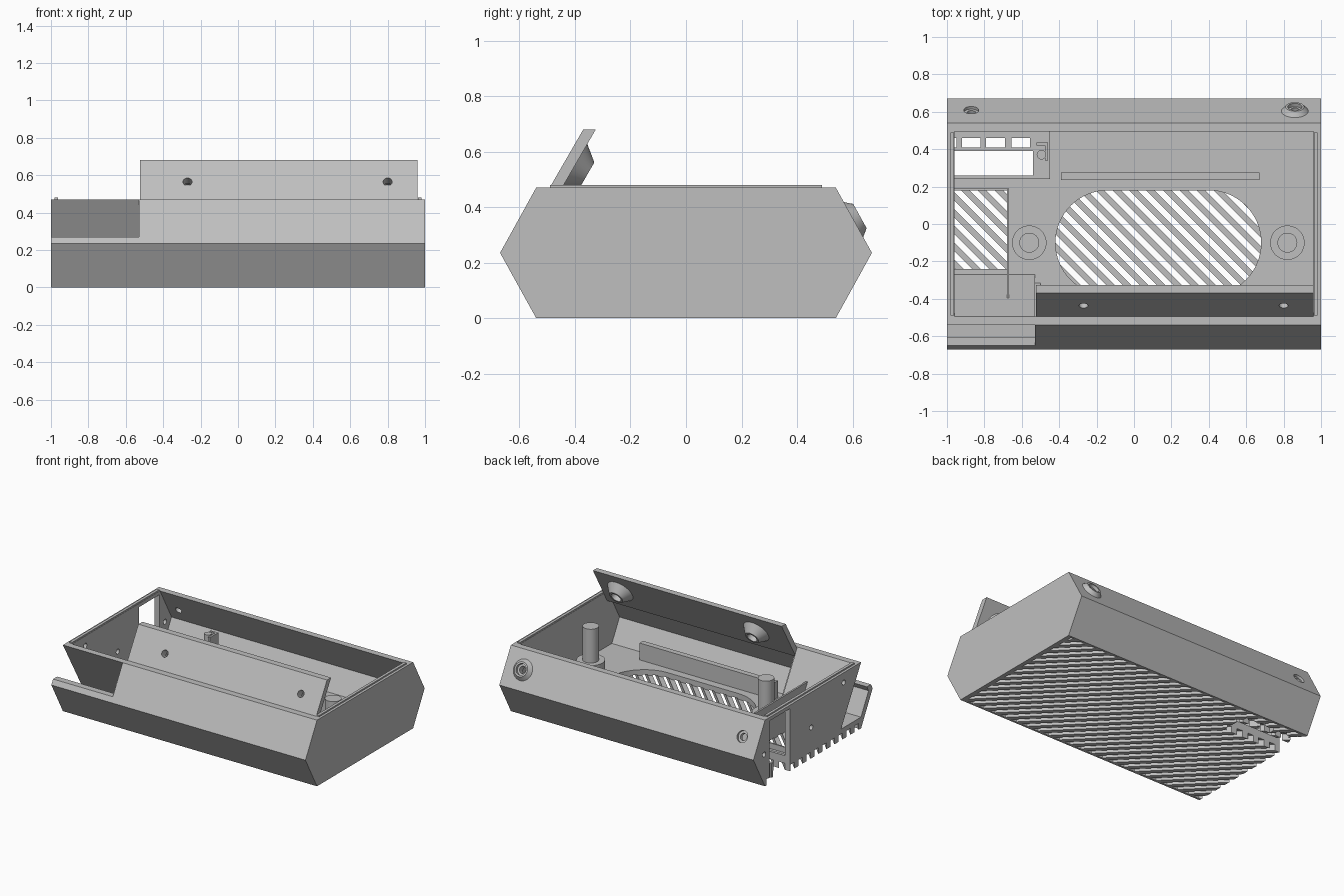
import bpy, bmesh
from math import sqrt
from mathutils import Vector, Matrix

cube = bpy.data.objects.get("Cube")
if cube:
    bpy.data.objects.remove(cube, do_unlink=True)

grey = bpy.data.materials.new("plain_grey")
grey.use_nodes = True
grey.diffuse_color = (0.52, 0.52, 0.52, 1)
grey.node_tree.nodes["Principled BSDF"].inputs["Base Color"].default_value = grey.diffuse_color

FLOOR = 0.08
WALL_X = 0.96


def finish(name, bm):
    bmesh.ops.recalc_face_normals(bm, faces=bm.faces)
    mesh = bpy.data.meshes.new(name)
    bm.to_mesh(mesh)
    bm.free()
    mesh.materials.append(grey)
    obj = bpy.data.objects.new(name, mesh)
    bpy.context.collection.objects.link(obj)
    return obj


def add_prism(bm, points, offset):
    """Extrude a closed outline along an offset."""
    face = bm.faces.new([bm.verts.new(p) for p in points])
    out = bmesh.ops.extrude_face_region(bm, geom=[face], use_keep_orig=True)
    moved = [v for v in out["geom"] if isinstance(v, bmesh.types.BMVert)]
    bmesh.ops.translate(bm, verts=moved, vec=offset)


def side_prism(name, profile, x0, x1):
    bm = bmesh.new()
    add_prism(bm, [(x0, y, z) for y, z in profile], (x1 - x0, 0, 0))
    return finish(name, bm)


def boxes(name, *bounds):
    bm = bmesh.new()
    for x0, x1, y0, y1, z0, z1 in bounds:
        add_prism(bm, [(x0, y0, z0), (x1, y0, z0), (x1, y1, z0), (x0, y1, z0)], (0, 0, z1 - z0))
    return finish(name, bm)


def cone(name, base, axis, r1, r2, height, sides=40):
    """Cone or cylinder from a base point along an axis."""
    bm = bmesh.new()
    axis = Vector(axis).normalized()
    spin = axis.to_track_quat("Z", "Y").to_matrix().to_4x4()
    place = Matrix.Translation(Vector(base) + axis * height / 2) @ spin
    bmesh.ops.create_cone(bm, cap_ends=True, segments=sides, radius1=r1, radius2=r2,
                          depth=height, matrix=place)
    return finish(name, bm)


def combine(obj, other, operation="DIFFERENCE"):
    """Apply a boolean and discard the helper."""
    other.hide_render = True
    mod = obj.modifiers.new("cut", "BOOLEAN")
    mod.operation, mod.solver, mod.object = operation, "EXACT", other
    bpy.context.view_layer.objects.active = obj
    bpy.ops.object.modifier_apply(modifier=mod.name)
    bpy.data.objects.remove(other, do_unlink=True)


def smooth(obj):
    bpy.ops.object.select_all(action="DESELECT")
    obj.select_set(True)
    bpy.context.view_layer.objects.active = obj
    bpy.ops.object.shade_smooth_by_angle(angle=0.5)


def mirrored(half):
    return half + [(-y, z) for y, z in reversed(half)]


# Hexagonal case, hollowed from above
case = side_prism("case_shell", mirrored([(-0.54, 0), (-0.67, 0.235), (-0.54, 0.47)]), -1, 1)
combine(case, side_prism("cavity", mirrored([(-0.538, FLOOR), (-0.624, 0.235), (-0.483, 0.49)]),
                         -WALL_X, WALL_X))

# Front corner recess, leaving a low lip
combine(case, side_prism("recess_cutter", [
    (-0.615, 0.6), (-0.315, FLOOR), (-0.538, FLOOR), (-0.624, 0.235), (-0.605, 0.27),
    (-0.8, 0.27), (-0.8, 0.6)], -1.1, -0.53))

# Grille pockets in the floor
bm = bmesh.new()
disc = bmesh.ops.create_circle(bm, cap_ends=True, segments=64, radius=0.28)["verts"]
for v in disc:
    v.co.x += 0.13 + (0.27 if v.co.x > 0 else -0.27)
    v.co.y -= 0.1
    v.co.z = 0.04
out = bmesh.ops.extrude_face_region(bm, geom=bm.faces[:], use_keep_orig=True)
bmesh.ops.translate(bm, vec=(0, 0, 0.1),
                    verts=[v for v in out["geom"] if isinstance(v, bmesh.types.BMVert)])
combine(case, finish("grille_pocket", bm))
combine(case, boxes("side_pocket", (-WALL_X, -0.68, -0.24, 0.18, 0.04, 0.15)))

# Port bay: raised plate, windows and open end wall
combine(case, boxes("bay_plate", (-0.97, -0.45, 0.24, 0.5, 0.05, 0.1)), "UNION")
combine(case, boxes("bay_windows", (-WALL_X, -0.54, 0.26, 0.39, -0.1, 0.2),
                    (-WALL_X, -0.95, 0.41, 0.46, -0.1, 0.2),
                    *[(x, x + 0.1, 0.41, 0.46, -0.1, 0.2) for x in (-0.92, -0.79, -0.655)]))
combine(case, boxes("end_opening", (-1.1, -WALL_X, 0.26, 0.49, -0.1, 0.445)))

# Diagonal grooves under the floor
bm = bmesh.new()
pitch, width = 0.09, 0.045
for i in range(-19, 19):
    c = i * pitch + 0.02
    add_prism(bm, [(c + 0.6, -0.6, -0.1), (c + width + 0.6, -0.6, -0.1),
                   (c + width - 0.6, 0.6, -0.1), (c - 0.6, 0.6, -0.1)], (0, 0, 0.145))
grooves = finish("grooves", bm)
combine(grooves, boxes("groove_limit", (-1.05, 0.97, -0.525, 0.525, -0.2, 0.2)), "INTERSECT")
combine(case, grooves)

# Rear boss and the two rear screw holes
out_dir = Vector((0, 0.875, 0.485))
boss_at = Vector((0.86, 0.604, 0.355))
combine(case, cone("rear_boss", boss_at - out_dir * 0.01, out_dir, 0.08, 0.05, 0.036), "UNION")
combine(case, cone("boss_hole", boss_at - out_dir * 0.1, out_dir, 0.024, 0.024, 0.2))
combine(case, cone("boss_sink", boss_at + out_dir * 0.005, out_dir, 0.038, 0.038, 0.05))
hole_at = Vector((-0.87, 0.608, 0.345))
combine(case, cone("rear_hole", hole_at - out_dir * 0.1, out_dir, 0.024, 0.024, 0.2))
combine(case, cone("rear_sink", hole_at - out_dir * 0.015, out_dir, 0.04, 0.04, 0.05))

# Small holes in the end wall
for y, z in ((-0.345, 0.4), (0.02, 0.22), (0.55, 0.23)):
    combine(case, cone("end_hole", (-1.1, y, z), (1, 0, 0), 0.018, 0.018, 0.16, 20))
smooth(case)

# Sloping recess wall and its closing side
side_prism("recess_wall", [(-0.54, 0.47), (-0.494, 0.47), (-0.27, FLOOR), (-0.315, FLOOR)], -1, -0.53)
side_prism("recess_side", [(-0.315, FLOOR), (-0.538, FLOOR), (-0.624, 0.235), (-0.535, 0.46)],
           -0.53, -0.5)

# Upright front panel with two screw bosses behind
panel = side_prism("front_panel", [(-0.37, 0.68), (-0.325, 0.68), (-0.484, 0.405), (-0.529, 0.405)],
                   -0.525, WALL_X)
inward = Vector((0, sqrt(3) / 2, -0.5))
for x in (-0.27, 0.8):
    at = Vector((x, -0.403, 0.545))
    combine(panel, cone("panel_boss", at - inward * 0.01, inward, 0.103, 0.05, 0.065), "UNION")
    combine(panel, cone("panel_hole", at - inward * 0.1, inward, 0.024, 0.024, 0.25))
    combine(panel, cone("panel_sink", at + inward * 0.02, inward, 0.036, 0.036, 0.1))
smooth(panel)

# Rails along the side rims
for name, s in (("left_rail", 1), ("right_rail", -1)):
    x0, x1 = sorted((s * 0.962, s * 0.982))
    boxes(name, (x0, x1, -0.49, 0.49, 0.46, 0.48))

# Pillars with wide feet
for name, x in (("right", -0.56), ("left", 0.82)):
    smooth(cone(name + "_pillar_foot", (x, -0.1, FLOOR - 0.01), (0, 0, 1), 0.092, 0.092, 0.1))
    smooth(cone(name + "_pillar", (x, -0.1, FLOOR), (0, 0, 1), 0.053, 0.053, 0.33))

# Ribs, divider and small hook on the floor
for name, y in (("rear_rib", 0.255), ("front_rib", -0.455)):
    boxes(name, (-0.39, 0.67, y - 0.02, y + 0.02, FLOOR - 0.01, 0.2))
boxes("divider", (-0.68, -0.667, -0.4, 0.19, FLOOR - 0.02, 0.3))
boxes("divider_return", (-WALL_X, -0.667, 0.18, 0.19, FLOOR - 0.02, 0.12))
boxes("hook", (-0.52, -0.46, 0.42, 0.435, 0.09, 0.33), (-0.475, -0.46, 0.34, 0.42, 0.09, 0.33))
smooth(cone("hook_pin", (-0.495, 0.37, 0.09), (0, 0, 1), 0.025, 0.025, 0.25, 24))
